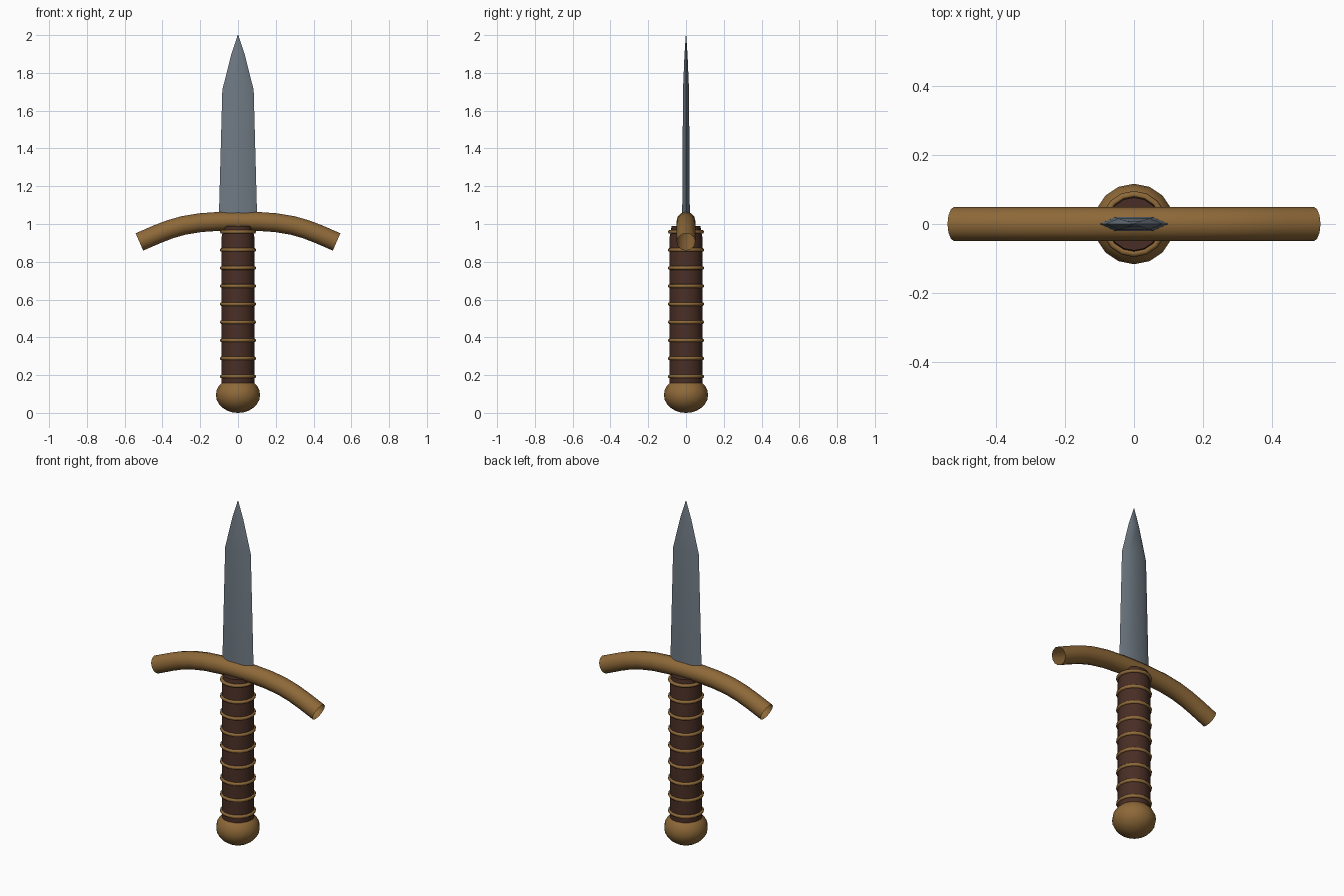
import bpy, bmesh, math
from mathutils import Vector

cube = bpy.data.objects.get("Cube")
if cube:
    bpy.data.objects.remove(cube)


def material(name, rgb):
    m = bpy.data.materials.new(name)
    m.use_nodes = True
    m.diffuse_color = (*rgb, 1)
    m.node_tree.nodes["Principled BSDF"].inputs["Base Color"].default_value = (*rgb, 1)
    return m


bronze = material("bronze", (0.27, 0.14, 0.04))
leather = material("dark leather", (0.065, 0.027, 0.018))
steel = material("steel", (0.16, 0.195, 0.23))


def loft(name, rings, mat, caps=True, angle=40):
    """Skin a list of equally long closed rings of points."""
    bm = bmesh.new()
    loops = [[bm.verts.new(p) for p in ring] for ring in rings]
    n = len(loops[0])
    for a, b in zip(loops, loops[1:]):
        for i in range(n):
            j = (i + 1) % n
            bm.faces.new((a[i], a[j], b[j], b[i]))
    if caps:
        bm.faces.new(loops[0][::-1])
        bm.faces.new(loops[-1])
    bmesh.ops.recalc_face_normals(bm, faces=bm.faces)
    mesh = bpy.data.meshes.new(name)
    bm.to_mesh(mesh)
    bm.free()
    mesh.materials.append(mat)
    ob = bpy.data.objects.new(name, mesh)
    bpy.context.collection.objects.link(ob)
    finish(ob, angle)
    return ob


def finish(ob, angle=40):
    bpy.ops.object.select_all(action="DESELECT")
    ob.select_set(True)
    bpy.context.view_layer.objects.active = ob
    bpy.ops.object.shade_smooth_by_angle(angle=math.radians(angle))


def circle(r, z, n=16):
    return [(r * math.cos(math.tau * i / n), r * math.sin(math.tau * i / n), z)
            for i in range(n)]


# Pommel: slightly flattened ball
bpy.ops.mesh.primitive_uv_sphere_add(segments=16, ring_count=12, radius=1,
                                     location=(0, 0, 0.095))
pommel = bpy.context.object
pommel.name = "pommel"
pommel.scale = (0.117, 0.117, 0.095)
bpy.ops.object.transform_apply(location=False, rotation=False, scale=True)
pommel.data.materials.append(bronze)
finish(pommel)

# Grip with a slightly narrowed top
loft("grip", [circle(r, z) for r, z in
              ((0.087, 0.12), (0.087, 0.93), (0.079, 0.97), (0.077, 0.99))], leather)

# Wire wraps around the grip
for i in range(9):
    bpy.ops.mesh.primitive_torus_add(major_radius=0.086, minor_radius=0.01,
                                     major_segments=16, minor_segments=8,
                                     location=(0, 0, 0.193 + 0.0957 * i))
    wrap = bpy.context.object
    wrap.name = f"grip_wrap_{i + 1}"
    wrap.data.materials.append(bronze)
    finish(wrap, 60)

# Crossguard: open-ended tube swept along a drooping arc
half = [(0, 1.015), (0.1, 1.014), (0.2, 1.007), (0.29, 0.992),
        (0.36, 0.972), (0.43, 0.945), (0.522, 0.905)]
path = [Vector((-x, 0, z)) for x, z in half[:0:-1]] + [Vector((x, 0, z)) for x, z in half]
rings = []
for i, p in enumerate(path):
    t = (path[min(i + 1, len(path) - 1)] - path[max(i - 1, 0)]).normalized()
    up = Vector((-t.z, 0, t.x))
    rings.append([p + 0.05 * (math.cos(a) * up + math.sin(a) * Vector((0, 1, 0)))
                  for a in (math.tau * k / 12 for k in range(12))])
loft("crossguard", rings, bronze, caps=False, angle=50)


# Blade: flattened hexagonal section tapering to a point
def section(w, t, z):
    return [(w, 0, z), (w * 0.55, t, z), (-w * 0.55, t, z),
            (-w, 0, z), (-w * 0.55, -t, z), (w * 0.55, -t, z)]


loft("blade", [section(w, t, z) for w, t, z in
               ((0.101, 0.02, 1.0), (0.1, 0.02, 1.08), (0.083, 0.016, 1.71),
                (0.035, 0.008, 1.9), (0.002, 0.001, 2.0))], steel, angle=60)
